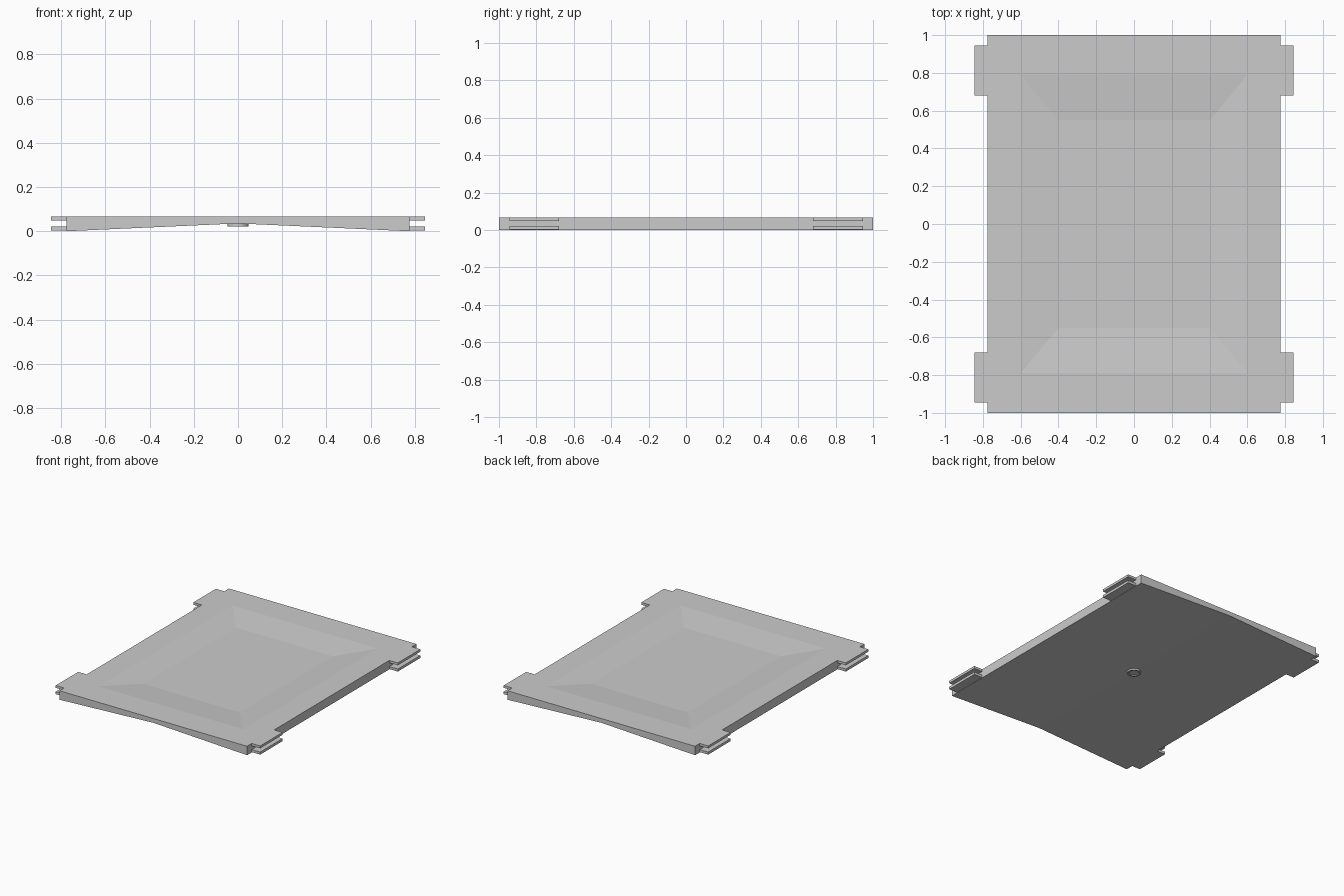
import bpy, bmesh, math

if "Cube" in bpy.data.objects:
    bpy.data.objects.remove(bpy.data.objects["Cube"])

W, L, H = 0.775, 1.0, 0.067      # half width, half length, height
RIDGE = 0.035                    # height of the underside fold at the centre

grey = bpy.data.materials.new("plain grey")
grey.diffuse_color = (0.6, 0.6, 0.6, 1)
grey.use_nodes = True
grey.node_tree.nodes["Principled BSDF"].inputs["Base Color"].default_value = grey.diffuse_color


def finish(name, bm):
    bmesh.ops.recalc_face_normals(bm, faces=bm.faces)
    mesh = bpy.data.meshes.new(name)
    bm.to_mesh(mesh)
    bm.free()
    mesh.materials.append(grey)
    ob = bpy.data.objects.new(name, mesh)
    bpy.context.collection.objects.link(ob)
    return ob


def rect(bm, x, y, z):
    return [bm.verts.new((sx * x, sy * y, z))
            for sx, sy in ((-1, -1), (1, -1), (1, 1), (-1, 1))]


# Panel: flat rim, shallow tray on top, gently folded underside
bm = bmesh.new()
rim = rect(bm, W, L, H)
tray_edge = rect(bm, 0.6, 0.79, H)
tray_floor = rect(bm, 0.4, 0.55, H - 0.02)
for outer, inner in ((rim, tray_edge), (tray_edge, tray_floor)):
    for i in range(4):
        j = (i + 1) % 4
        bm.faces.new((outer[i], outer[j], inner[j], inner[i]))
bm.faces.new(tray_floor)
foot = rect(bm, W, L, 0)
front = bm.verts.new((0, -L, RIDGE))
back = bm.verts.new((0, L, RIDGE))
bm.faces.new((foot[0], front, foot[1], rim[1], rim[0]))
bm.faces.new((foot[2], back, foot[3], rim[3], rim[2]))
bm.faces.new((foot[1], foot[2], rim[2], rim[1]))
bm.faces.new((foot[3], foot[0], rim[0], rim[3]))
bm.faces.new((foot[0], foot[3], back, front))
bm.faces.new((front, back, foot[2], foot[1]))
finish("panel", bm)

# Paired tabs, upper and lower, near each corner
for sx, xn in ((-1, "left"), (1, "right")):
    for sy, yn in ((-1, "front"), (1, "back")):
        for z0, z1, zn in ((0.002, 0.021, "lower"), (0.049, H, "upper")):
            bm = bmesh.new()
            bmesh.ops.create_cube(bm, size=1)
            for v in bm.verts:
                v.co.x = sx * (0.81 + v.co.x * 0.07)
                v.co.y = sy * (0.8125 + v.co.y * 0.265)
                v.co.z = z0 if v.co.z < 0 else z1
            finish(f"{zn}_tab_{yn}_{xn}", bm)

# Small round boss with a dished face under the centre
bm = bmesh.new()
N = 24
rings = [[bm.verts.new((r * math.cos(2 * math.pi * i / N),
                        r * math.sin(2 * math.pi * i / N), z)) for i in range(N)]
         for r, z in ((0.047, 0.036), (0.047, 0.022), (0.036, 0.022), (0.032, 0.028))]
for a, b in zip(rings, rings[1:]):
    for i in range(N):
        j = (i + 1) % N
        bm.faces.new((a[i], a[j], b[j], b[i]))
bm.faces.new(rings[0])
bm.faces.new(rings[-1])
finish("centre_boss", bm)
